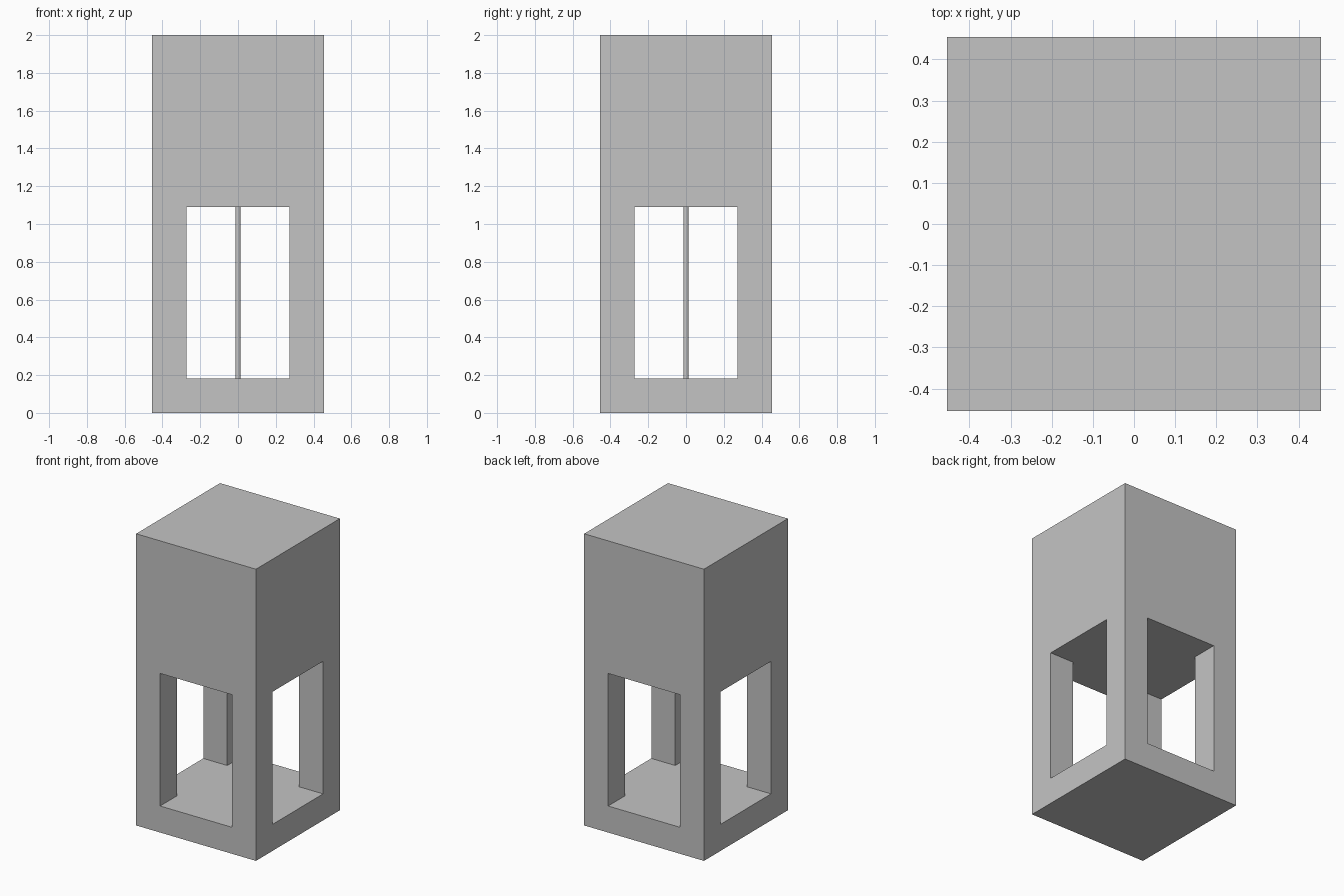
import bpy, bmesh

cube = bpy.data.objects.get("Cube")
if cube:
    bpy.data.objects.remove(cube, do_unlink=True)

HALF = 0.4545          # half width of the tower
OPEN = 0.2727          # half width of each opening
FLOOR, CEILING, TOP = 0.1818, 1.0909, 2.0

grey = bpy.data.materials.new("plain grey")
grey.use_nodes = True
colour = (0.55, 0.55, 0.55, 1)
grey.diffuse_color = colour
grey.node_tree.nodes["Principled BSDF"].inputs["Base Color"].default_value = colour


def prism(name, profile, z0, z1):
    """Extrude a flat counter-clockwise profile from z0 up to z1."""
    bm = bmesh.new()
    face = bm.faces.new([bm.verts.new((x, y, z0)) for x, y in profile])
    new = bmesh.ops.extrude_face_region(bm, geom=[face])["geom"]
    verts = [v for v in new if isinstance(v, bmesh.types.BMVert)]
    bmesh.ops.translate(bm, verts=verts, vec=(0, 0, z1 - z0))
    bmesh.ops.recalc_face_normals(bm, faces=bm.faces)
    mesh = bpy.data.meshes.new(name)
    bm.to_mesh(mesh)
    bm.free()
    mesh.materials.append(grey)
    obj = bpy.data.objects.new(name, mesh)
    bpy.context.collection.objects.link(obj)
    return obj


# Square tower
tower = prism("tower", [(-HALF, -HALF), (HALF, -HALF), (HALF, HALF), (-HALF, HALF)], 0, TOP)

# Cross-shaped passage, open on all four sides, leaving corner posts
far = HALF + 0.1
arm = [(OPEN, -OPEN), (far, -OPEN), (far, OPEN)]
cross = []
for _ in range(4):
    cross += arm
    arm = [(-y, x) for x, y in arm]
cutter = prism("passage_cutter", cross, FLOOR, CEILING)
cutter.hide_render = True

cut = tower.modifiers.new("passage", "BOOLEAN")
cut.operation = "DIFFERENCE"
cut.solver = "EXACT"
cut.object = cutter
bpy.context.view_layer.objects.active = tower
bpy.ops.object.modifier_apply(modifier=cut.name)
bpy.data.objects.remove(cutter, do_unlink=True)

# Thin rod standing in the middle of the passage
bpy.ops.mesh.primitive_cylinder_add(
    vertices=16, radius=0.0145, depth=CEILING - FLOOR,
    location=(0, 0, (FLOOR + CEILING) / 2))
rod = bpy.context.object
rod.name = "centre_rod"
rod.data.materials.append(grey)
bpy.ops.object.shade_smooth_by_angle()
